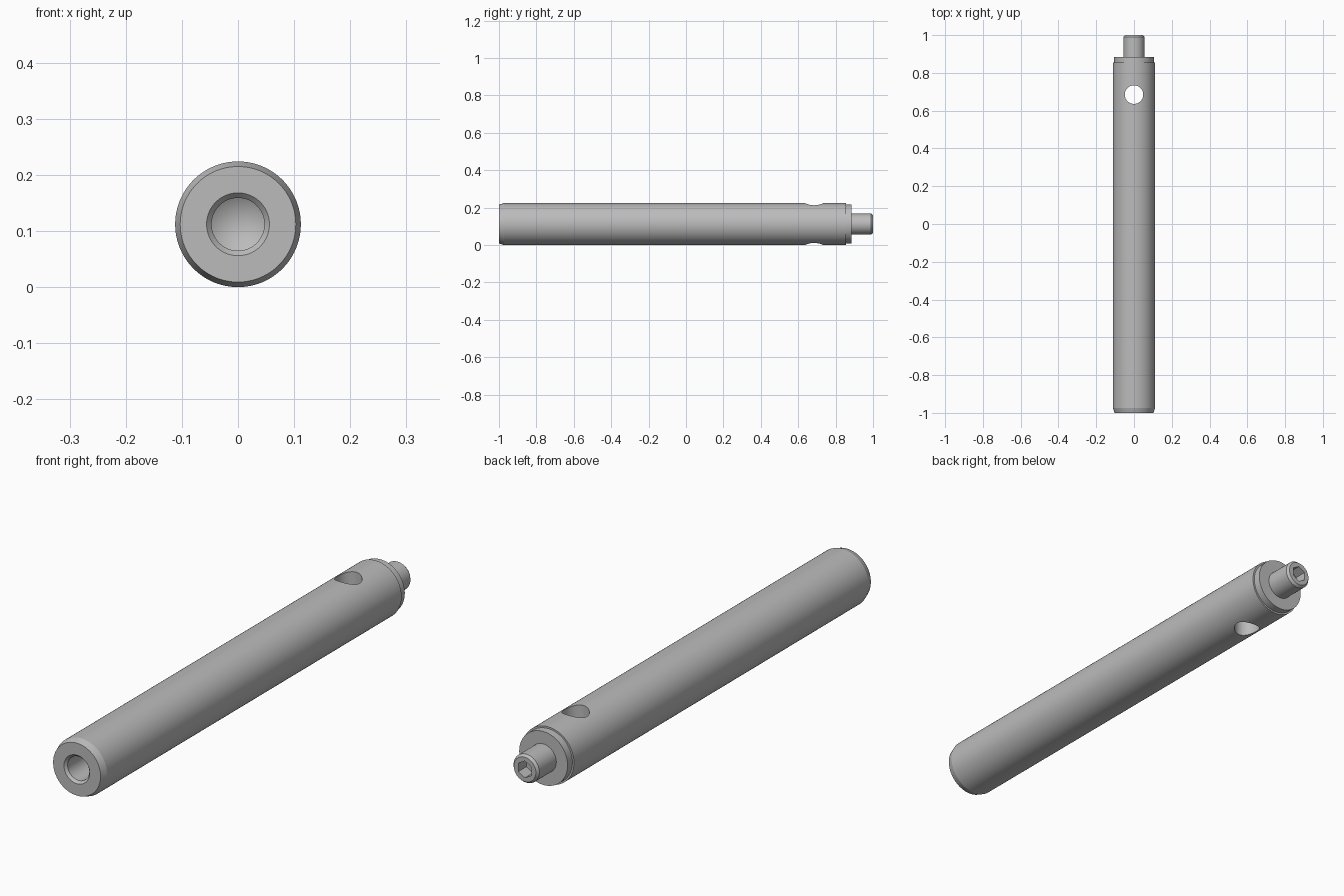
import bpy, bmesh, math
from mathutils import Matrix, Vector

if "Cube" in bpy.data.objects:
    bpy.data.objects.remove(bpy.data.objects["Cube"], do_unlink=True)

R = 0.112          # main radius, also the height of the axis
SEGMENTS = 96

steel = bpy.data.materials.new("steel grey")
steel.use_nodes = True
colour = (0.5, 0.5, 0.5, 1)
steel.diffuse_color = colour
steel.node_tree.nodes["Principled BSDF"].inputs["Base Color"].default_value = colour


def finish(name, bm):
    bmesh.ops.recalc_face_normals(bm, faces=bm.faces[:])
    mesh = bpy.data.meshes.new(name)
    bm.to_mesh(mesh)
    bm.free()
    mesh.materials.append(steel)
    obj = bpy.data.objects.new(name, mesh)
    bpy.context.collection.objects.link(obj)
    return obj


def lathe(name, profile):
    """Spin (radius, y) points, which start and end on the axis."""
    bm = bmesh.new()
    verts = [bm.verts.new((r, y, R)) for r, y in profile]
    edges = [bm.edges.new(pair) for pair in zip(verts, verts[1:])]
    bmesh.ops.spin(bm, geom=verts + edges, cent=(0, 0, R), axis=(0, 1, 0),
                   angle=math.tau, steps=SEGMENTS, use_duplicate=False)
    bmesh.ops.remove_doubles(bm, verts=bm.verts[:], dist=1e-5)
    return finish(name, bm)


def prism(name, centre, radius, depth, sides, axis):
    bm = bmesh.new()
    turn = Vector((0, 0, 1)).rotation_difference(Vector(axis)).to_matrix().to_4x4()
    bmesh.ops.create_cone(bm, cap_ends=True, segments=sides, radius1=radius,
                          radius2=radius, depth=depth,
                          matrix=Matrix.Translation(centre) @ turn)
    return finish(name, bm)


def activate(obj):
    bpy.ops.object.select_all(action="DESELECT")
    obj.select_set(True)
    bpy.context.view_layer.objects.active = obj


def cut(obj, cutter):
    activate(obj)
    mod = obj.modifiers.new("cut", "BOOLEAN")
    mod.operation = "DIFFERENCE"
    mod.solver = "EXACT"
    mod.object = cutter
    bpy.ops.object.modifier_apply(modifier=mod.name)
    bpy.data.objects.remove(cutter, do_unlink=True)


# Main rod: drilled and countersunk front, chamfered rim, stepped shoulder
rod = lathe("rod", [
    (0, -0.67), (0.047, -0.70), (0.047, -0.99), (0.056, -1), (0.103, -1),
    (R, -0.973), (R, 0.6), (R, 0.77), (R, 0.855), (0.105, 0.855),
    (0.105, 0.885), (0, 0.885)])
cut(rod, prism("cross_hole_cutter", (0, 0.685, R), 0.049, 0.4, 64, (0, 0, 1)))

# Threaded-end stud with a hexagonal socket
stud = lathe("stud", [
    (0, 0.88), (0.056, 0.88), (0.056, 0.99), (0.048, 1), (0, 1)])
cut(stud, prism("hex_socket_cutter", (0, 1, R), 0.033, 0.1, 6, (0, 1, 0)))

for part in (rod, stud):
    activate(part)
    bpy.ops.object.shade_smooth_by_angle(angle=math.radians(15))
